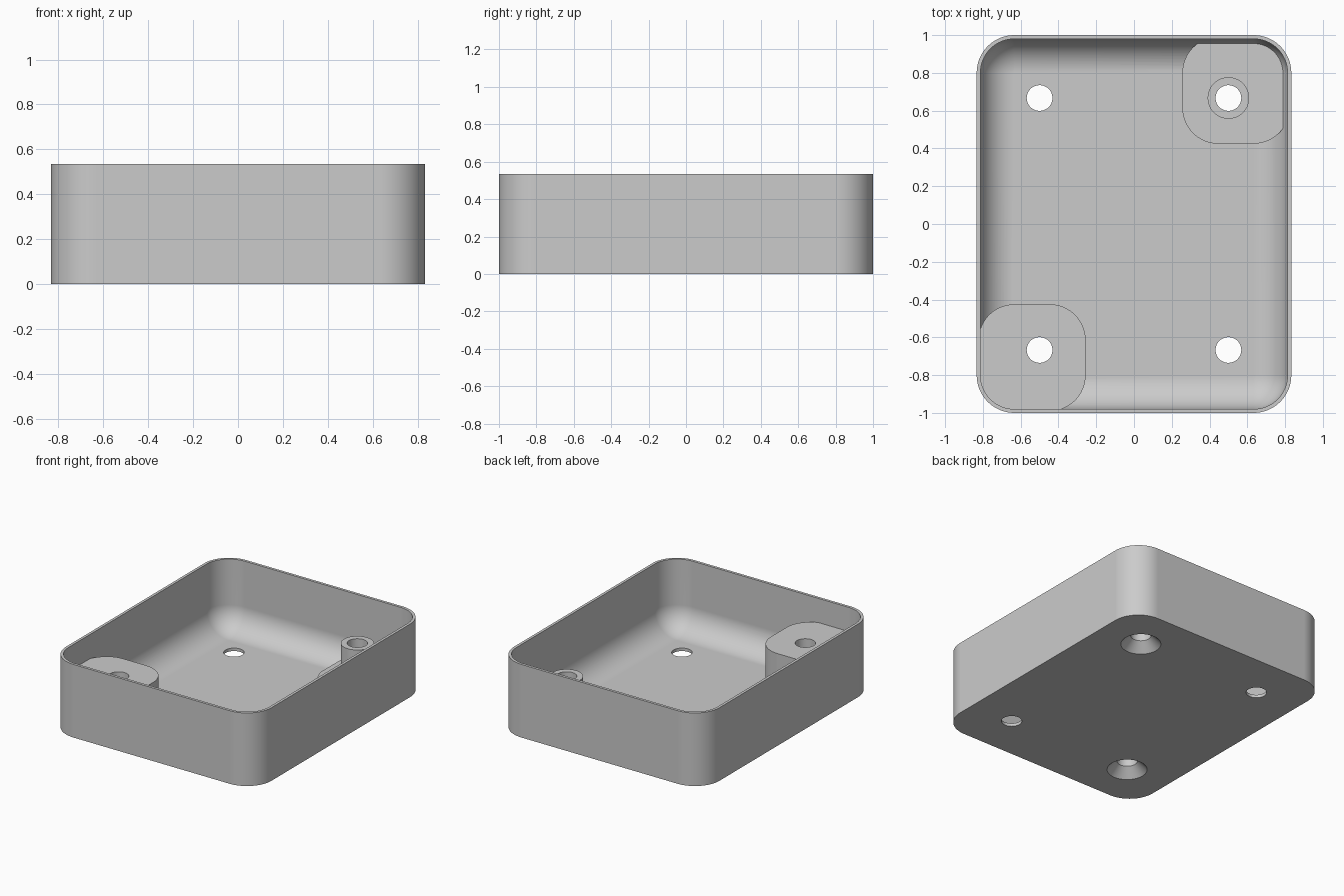
import bpy, bmesh, math

if "Cube" in bpy.data.objects:
    bpy.data.objects.remove(bpy.data.objects["Cube"], do_unlink=True)

HALF_X, HALF_Y, HEIGHT = 0.833, 1.0, 0.535
CORNER, WALL, FLOOR = 0.2, 0.02, 0.022
FILLET = 0.178
HOLE_X, HOLE_Y, HOLE_R = 0.5, 0.667, 0.068
BOSS_TOP, PAD_TOP = 0.358, 0.11

grey = bpy.data.materials.new("light_grey")
grey.use_nodes = True
colour = (0.6, 0.6, 0.6, 1)
grey.diffuse_color = colour
grey.node_tree.nodes["Principled BSDF"].inputs["Base Color"].default_value = colour


def rounded_rect(hx, hy, r, cx=0, cy=0, steps=16):
    """Counter-clockwise outline of a rectangle with round corners."""
    points = []
    for quarter, (sx, sy) in enumerate([(1, 1), (-1, 1), (-1, -1), (1, -1)]):
        for i in range(steps + 1):
            a = math.pi / 2 * (quarter + i / steps)
            points.append((cx + sx * (hx - r) + r * math.cos(a),
                           cy + sy * (hy - r) + r * math.sin(a)))
    return points


def circle(r, cx, cy, steps=48):
    return [(cx + r * math.cos(2 * math.pi * i / steps),
             cy + r * math.sin(2 * math.pi * i / steps)) for i in range(steps)]


def loft(name, sections):
    """Closed solid through a stack of (z, outline) sections."""
    bm = bmesh.new()
    rings = [[bm.verts.new((x, y, z)) for x, y in outline] for z, outline in sections]
    n = len(rings[0])
    for low, high in zip(rings, rings[1:]):
        for i in range(n):
            j = (i + 1) % n
            bm.faces.new((low[i], low[j], high[j], high[i]))
    bm.faces.new(rings[0][::-1])
    bm.faces.new(rings[-1])
    mesh = bpy.data.meshes.new(name)
    bm.to_mesh(mesh)
    bm.free()
    mesh.materials.append(grey)
    obj = bpy.data.objects.new(name, mesh)
    bpy.context.collection.objects.link(obj)
    return obj


def combine(target, other, operation):
    mod = target.modifiers.new(operation.lower(), "BOOLEAN")
    mod.operation, mod.object, mod.solver = operation, other, "EXACT"
    other.hide_render = True
    bpy.context.view_layer.objects.active = target
    bpy.ops.object.modifier_apply(modifier=mod.name)
    bpy.data.objects.remove(other, do_unlink=True)


# Outer body
outline = rounded_rect(HALF_X, HALF_Y, CORNER)
tray = loft("mounting_tray", [(0, outline), (HEIGHT, outline)])

# Cavity with a rounded bottom edge
sections = []
for i in range(17):
    a = math.pi / 2 * i / 16
    inset = WALL + FILLET * (1 - math.sin(a))
    z = FLOOR + FILLET * (1 - math.cos(a))
    sections.append((z, rounded_rect(HALF_X - inset, HALF_Y - inset, CORNER - inset)))
sections.append((HEIGHT + 0.1, rounded_rect(HALF_X - WALL, HALF_Y - WALL, CORNER - WALL)))
combine(tray, loft("cavity", sections), "DIFFERENCE")

# Corner blocks, set into the wall: a tall one and a low one
SINK = 0.01
for side, top in ((-1, BOSS_TOP), (1, PAD_TOP)):
    x0, x1 = 0.256, HALF_X - SINK
    y0, y1 = 0.425, HALF_Y - SINK
    block = rounded_rect((x1 - x0) / 2, (y1 - y0) / 2, CORNER - SINK,
                         side * (x0 + x1) / 2, side * (y0 + y1) / 2)
    combine(tray, loft("corner_block", [(SINK, block), (top, block)]), "UNION")

# Round post on the low block
post = circle(0.11, HOLE_X, HOLE_Y)
combine(tray, loft("post", [(PAD_TOP - 0.03, post), (BOSS_TOP, post)]), "UNION")

# Screw holes, countersunk below the blocks
for sx in (-1, 1):
    for sy in (-1, 1):
        x, y = sx * HOLE_X, sy * HOLE_Y
        bore = circle(HOLE_R, x, y)
        if sx == sy:
            sink = circle(0.133, x, y)
            profile = [(-0.05, sink), (0, sink), (0.065, bore), (HEIGHT, bore)]
        else:
            profile = [(-0.05, bore), (HEIGHT, bore)]
        combine(tray, loft("screw_hole", profile), "DIFFERENCE")

# Smooth curves, crisp edges
bpy.ops.object.select_all(action="DESELECT")
tray.select_set(True)
bpy.context.view_layer.objects.active = tray
bpy.ops.object.shade_smooth_by_angle(angle=math.radians(30))
weighted = tray.modifiers.new("weighted_normals", "WEIGHTED_NORMAL")
weighted.keep_sharp = True
